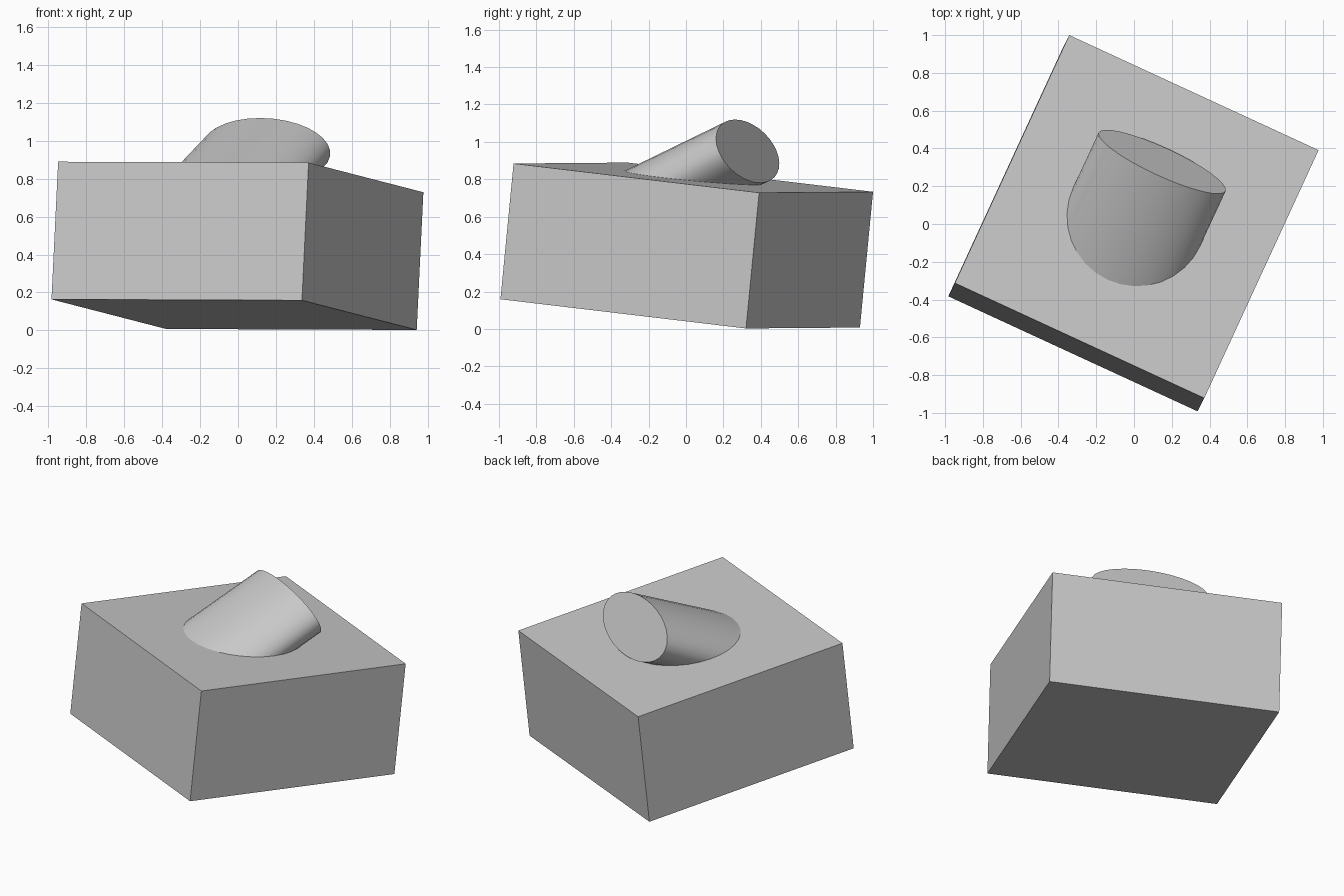
import bpy, bmesh, math
from mathutils import Matrix, Vector

if "Cube" in bpy.data.objects:
    bpy.data.objects.remove(bpy.data.objects["Cube"])

HALF, HH = 0.727, 0.365        # block half width and half height
R, TILT, LENGTH = 0.37, math.radians(30), 0.35
SEG = 32

# Tilted frame shared by both parts
U = Vector((1.32, -0.61, -0.013)).normalized()
W = Vector((0.048, 0.096, 0.994)).normalized()
V = W.cross(U).normalized()
U = V.cross(W)
frame = Matrix((U, V, W)).transposed().to_4x4()
frame.translation = (-0.003, 0.004, 0.446)

grey = bpy.data.materials.new("plain grey")
grey.diffuse_color = (0.58, 0.58, 0.58, 1)
grey.use_nodes = True
grey.node_tree.nodes["Principled BSDF"].inputs["Base Color"].default_value = grey.diffuse_color


def finish(bm, name):
    bmesh.ops.recalc_face_normals(bm, faces=bm.faces)
    mesh = bpy.data.meshes.new(name)
    bm.to_mesh(mesh)
    bm.free()
    mesh.transform(frame)
    mesh.materials.append(grey)
    ob = bpy.data.objects.new(name, mesh)
    bpy.context.collection.objects.link(ob)
    return ob


def loop_edges(bm, verts):
    return [bm.edges.new((verts[i - 1], verts[i])) for i in range(len(verts))]


angles = [2 * math.pi * i / SEG for i in range(SEG)]

# Block: square box whose top face is open where the peg grows out
bm = bmesh.new()
square = [(-HALF, -HALF), (HALF, -HALF), (HALF, HALF), (-HALF, HALF)]
low = [bm.verts.new((x, y, -HH)) for x, y in square]
top = [bm.verts.new((x, y, HH)) for x, y in square]
hole = [bm.verts.new((R * math.cos(a), -R * math.sin(a), HH)) for a in angles]
rim = loop_edges(bm, top) + loop_edges(bm, hole)
bmesh.ops.triangle_fill(bm, edges=rim, use_beauty=True, normal=(0, 0, 1))
bm.faces.new(low[::-1])
for i in range(4):
    bm.faces.new((low[i - 1], low[i], top[i], top[i - 1]))
finish(bm, "block")

# Peg: leaning oval cylinder, round where it meets the block
bm = bmesh.new()
minor = R * math.sin(TILT)
axis = Vector((0, math.cos(TILT), math.sin(TILT)))
across = Vector((0, -math.sin(TILT), math.cos(TILT)))
centre = Vector((0, 0, HH)) + axis * LENGTH
base = [bm.verts.new((R * math.cos(a), -R * math.sin(a), HH)) for a in angles]
cap = [bm.verts.new(centre + Vector((R * math.cos(a), 0, 0)) + across * minor * math.sin(a))
       for a in angles]
for i in range(SEG):
    bm.faces.new((base[i - 1], base[i], cap[i], cap[i - 1]))
end = bm.faces.new(cap)
bmesh.ops.recalc_face_normals(bm, faces=bm.faces)
if end.normal.dot(axis) < 0:
    bmesh.ops.reverse_faces(bm, faces=bm.faces)
peg = finish(bm, "leaning_peg")
bpy.context.view_layer.objects.active = peg
peg.select_set(True)
bpy.ops.object.shade_smooth_by_angle(angle=math.radians(35))
